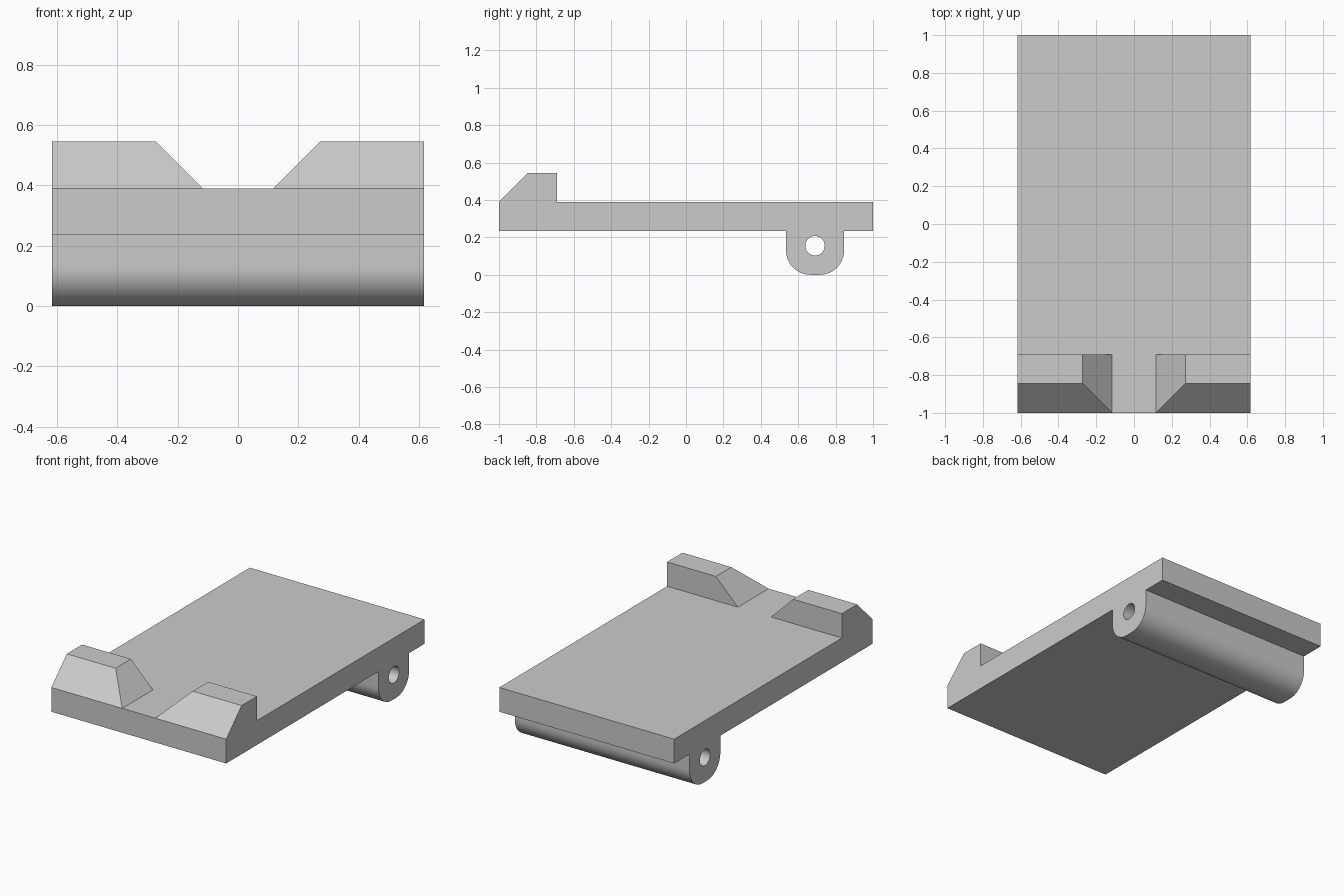
import bpy, bmesh
from math import cos, sin, pi

if "Cube" in bpy.data.objects:
    bpy.data.objects.remove(bpy.data.objects["Cube"], do_unlink=True)

HALF_W = 0.617
PLATE_Z, TOP_Z, RIDGE_Z = 0.235, 0.39, 0.545
LUG_Y, LUG_R, FILLET, HOLE_Z, HOLE_R = 0.69, 0.155, 0.13, 0.155, 0.052

grey = bpy.data.materials.new("plain_grey")
grey.use_nodes = True
colour = (0.6, 0.6, 0.6, 1)
grey.diffuse_color = colour
grey.node_tree.nodes["Principled BSDF"].inputs["Base Color"].default_value = colour


def prism(name, points, depth):
    """Extrude a closed outline of 3D points along a vector."""
    bm = bmesh.new()
    face = bm.faces.new([bm.verts.new(p) for p in points])
    new = bmesh.ops.extrude_face_region(bm, geom=[face])["geom"]
    bmesh.ops.translate(bm, vec=depth, verts=[v for v in new if isinstance(v, bmesh.types.BMVert)])
    bmesh.ops.recalc_face_normals(bm, faces=bm.faces)
    mesh = bpy.data.meshes.new(name)
    bm.to_mesh(mesh)
    bm.free()
    mesh.materials.append(grey)
    obj = bpy.data.objects.new(name, mesh)
    bpy.context.collection.objects.link(obj)
    return obj


def arc(cy, cz, r, start, end, n):
    return [(cy + r * cos(start + (end - start) * i / n),
             cz + r * sin(start + (end - start) * i / n)) for i in range(n + 1)]


def cut(obj, cutter):
    mod = obj.modifiers.new("cut", "BOOLEAN")
    mod.operation, mod.solver, mod.object = "DIFFERENCE", "EXACT", cutter
    bpy.context.view_layer.objects.active = obj
    bpy.ops.object.modifier_apply(modifier=mod.name)
    bpy.data.objects.remove(cutter, do_unlink=True)


# Side outline: plate, bevelled front ridge and rounded hinge lug
flat = LUG_R - FILLET
outline = [(-1, PLATE_Z), (-1, TOP_Z), (-0.845, RIDGE_Z), (-0.69, RIDGE_Z),
           (-0.69, TOP_Z), (1, TOP_Z), (1, PLATE_Z), (LUG_Y + LUG_R, PLATE_Z)]
outline += arc(LUG_Y + flat, FILLET, FILLET, 0, -pi / 2, 16)
outline += arc(LUG_Y - flat, FILLET, FILLET, -pi / 2, -pi, 16)
outline += [(LUG_Y - LUG_R, PLATE_Z)]
body = prism("hinged_plate", [(-HALF_W, y, z) for y, z in outline], (2 * HALF_W, 0, 0))

# Pin hole through the lug
pin = arc(LUG_Y, HOLE_Z, HOLE_R, 0, 2 * pi, 32)[:-1]
cut(body, prism("pin_cutter", [(-1, y, z) for y, z in pin], (2, 0, 0)))

# Sloped notch that splits the ridge in two
notch = [(-0.117, TOP_Z), (0.117, TOP_Z), (0.317, TOP_Z + 0.2), (-0.317, TOP_Z + 0.2)]
cut(body, prism("notch_cutter", [(x, -1.1, z) for x, z in notch], (0, 0.6, 0)))

# Tidy flat faces and shade only the rounded parts smooth
bm = bmesh.new()
bm.from_mesh(body.data)
bmesh.ops.remove_doubles(bm, verts=bm.verts, dist=0.0005)
bmesh.ops.dissolve_limit(bm, angle_limit=0.01, verts=bm.verts, edges=bm.edges)
bm.to_mesh(body.data)
bm.free()
body.select_set(True)
bpy.context.view_layer.objects.active = body
bpy.ops.object.shade_smooth_by_angle(angle=0.5)
